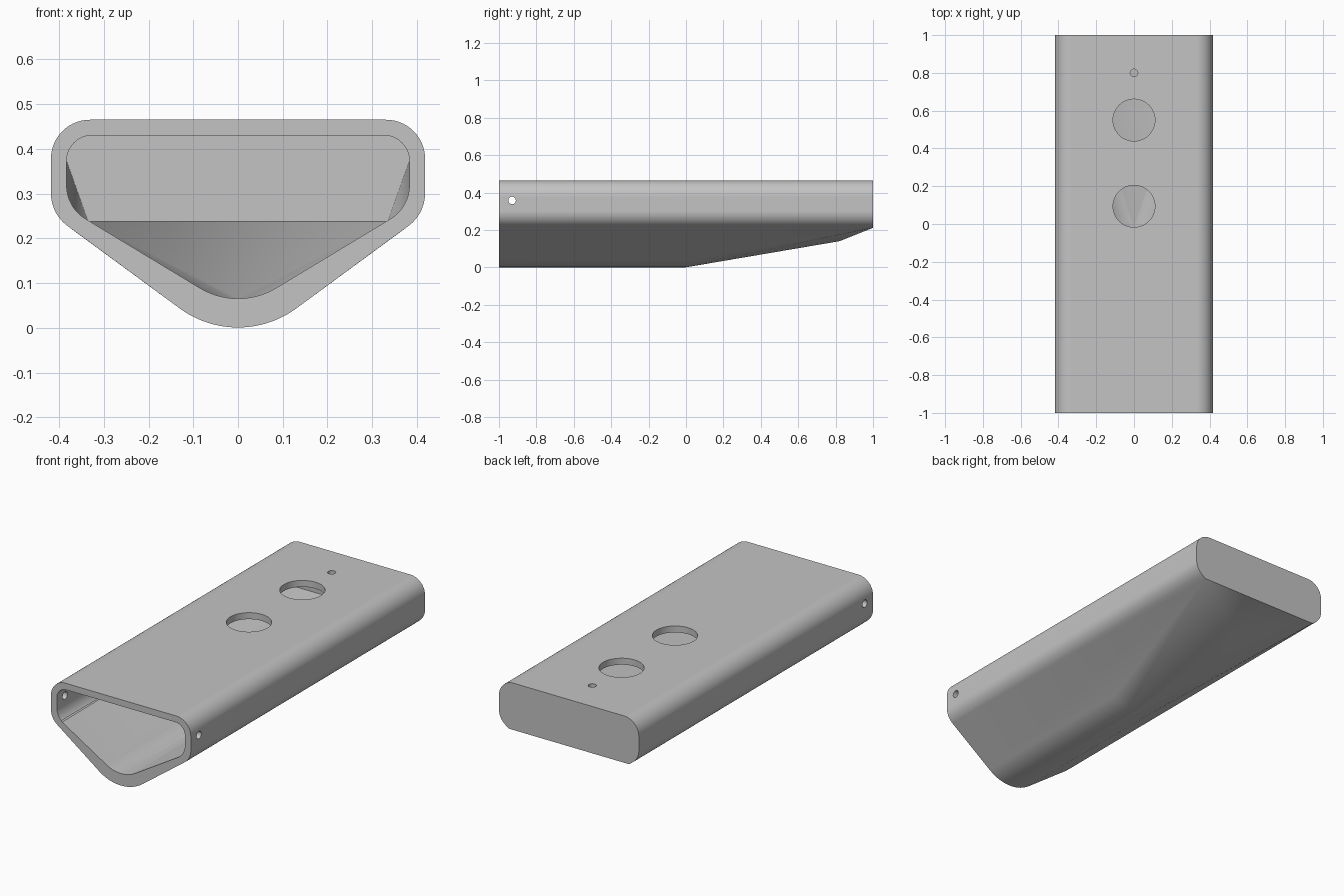
import bpy, bmesh, math
from mathutils import Vector, Matrix

if "Cube" in bpy.data.objects:
    bpy.data.objects.remove(bpy.data.objects["Cube"], do_unlink=True)

grey = bpy.data.materials.new("plain grey")
grey.use_nodes = True
grey.diffuse_color = (0.55, 0.55, 0.55, 1)
grey.node_tree.nodes["Principled BSDF"].inputs["Base Color"].default_value = grey.diffuse_color


def rounded(corners, steps=14):
    """Round off each (x, z, radius) corner of a closed outline."""
    outline = []
    for i, (x, z, radius) in enumerate(corners):
        here = Vector((x, z))
        before = (Vector(corners[i - 1][:2]) - here).normalized()
        after = (Vector(corners[(i + 1) % len(corners)][:2]) - here).normalized()
        half = before.angle(after) / 2
        centre = here + (before + after).normalized() * radius / math.sin(half)
        start = here + before * radius / math.tan(half) - centre
        end = here + after * radius / math.tan(half) - centre
        sweep = math.pi - 2 * half
        for k in range(steps + 1):
            t = k / steps
            arm = start * math.sin((1 - t) * sweep) + end * math.sin(t * sweep)
            outline.append(centre + arm / math.sin(sweep))
    return outline


def section(outline, y):
    return [Vector((p.x, y, p.y)) for p in outline]


def new_object(name, bm):
    mesh = bpy.data.meshes.new(name)
    bmesh.ops.recalc_face_normals(bm, faces=bm.faces)
    bm.to_mesh(mesh)
    bm.free()
    mesh.materials.append(grey)
    obj = bpy.data.objects.new(name, mesh)
    bpy.context.collection.objects.link(obj)
    return obj


def hull(name, points):
    bm = bmesh.new()
    for p in points:
        bm.verts.new(p)
    bmesh.ops.convex_hull(bm, input=bm.verts[:])
    bmesh.ops.delete(bm, geom=[v for v in bm.verts if not v.link_faces], context='VERTS')
    bmesh.ops.dissolve_limit(bm, angle_limit=0.002, verts=bm.verts[:], edges=bm.edges[:])
    return new_object(name, bm)


def drill(name, radius, length, centre, axis):
    bm = bmesh.new()
    turn = Matrix.Rotation(math.pi / 2, 4, 'Y') if axis == 'X' else Matrix()
    bmesh.ops.create_cone(bm, cap_ends=True, segments=48, radius1=radius, radius2=radius,
                          depth=length, matrix=Matrix.Translation(centre) @ turn)
    return new_object(name, bm)


# Outer body: rounded triangular bar, tapered underneath towards the back
outer = rounded([(-0.418, 0.465, 0.087), (0.418, 0.465, 0.087),
                 (0.418, 0.255, 0.09), (0, -0.0525, 0.22), (-0.418, 0.255, 0.09)])
back_z = 0.212
back = [p for p in section(outer, 1) if p.z > back_z]
back += [Vector((s * 0.36, 1, back_z)) for s in (-1, 1)]
keel = [Vector((0, 0.82, 0.14))]
body = hull("hollow_body", section(outer, -1) + section(outer, 0) + keel + back)

# Cavity, open at the front and closed at the back
inner = rounded([(-0.383, 0.43, 0.057), (0.383, 0.43, 0.057),
                 (0.383, 0.269, 0.088), (0, 0.0376, 0.165), (-0.383, 0.269, 0.088)])
end = [p for p in section(inner, 0.96) if p.z > 0.37]
end += [Vector((s * 0.335, 0.96, 0.238)) for s in (-1, 1)]
cutters = [hull("cavity_cutter", section(inner, -1.05) + section(inner, 0) + end)]

# Round openings in the top, and pin holes through both sides
for name, radius, y in (("front_opening", 0.111, 0.094),
                        ("rear_opening", 0.111, 0.55), ("small_opening", 0.02, 0.8)):
    cutters.append(drill(name + "_cutter", radius, 0.14, (0, y, 0.465), 'Z'))
cutters.append(drill("side_pin_cutter", 0.02, 1, (0, -0.93, 0.358), 'X'))

bpy.context.view_layer.objects.active = body
for cutter in cutters:
    cut = body.modifiers.new(cutter.name, 'BOOLEAN')
    cut.operation = 'DIFFERENCE'
    cut.solver = 'EXACT'
    cut.object = cutter
    bpy.ops.object.modifier_apply(modifier=cut.name)
for cutter in cutters:
    bpy.data.objects.remove(cutter, do_unlink=True)

# Smooth rounded edges, keeping flat faces flat
bpy.ops.object.select_all(action='DESELECT')
body.select_set(True)
bpy.ops.object.shade_smooth_by_angle(angle=math.radians(30))
weighted = body.modifiers.new("flat_faces", 'WEIGHTED_NORMAL')
weighted.keep_sharp = True
